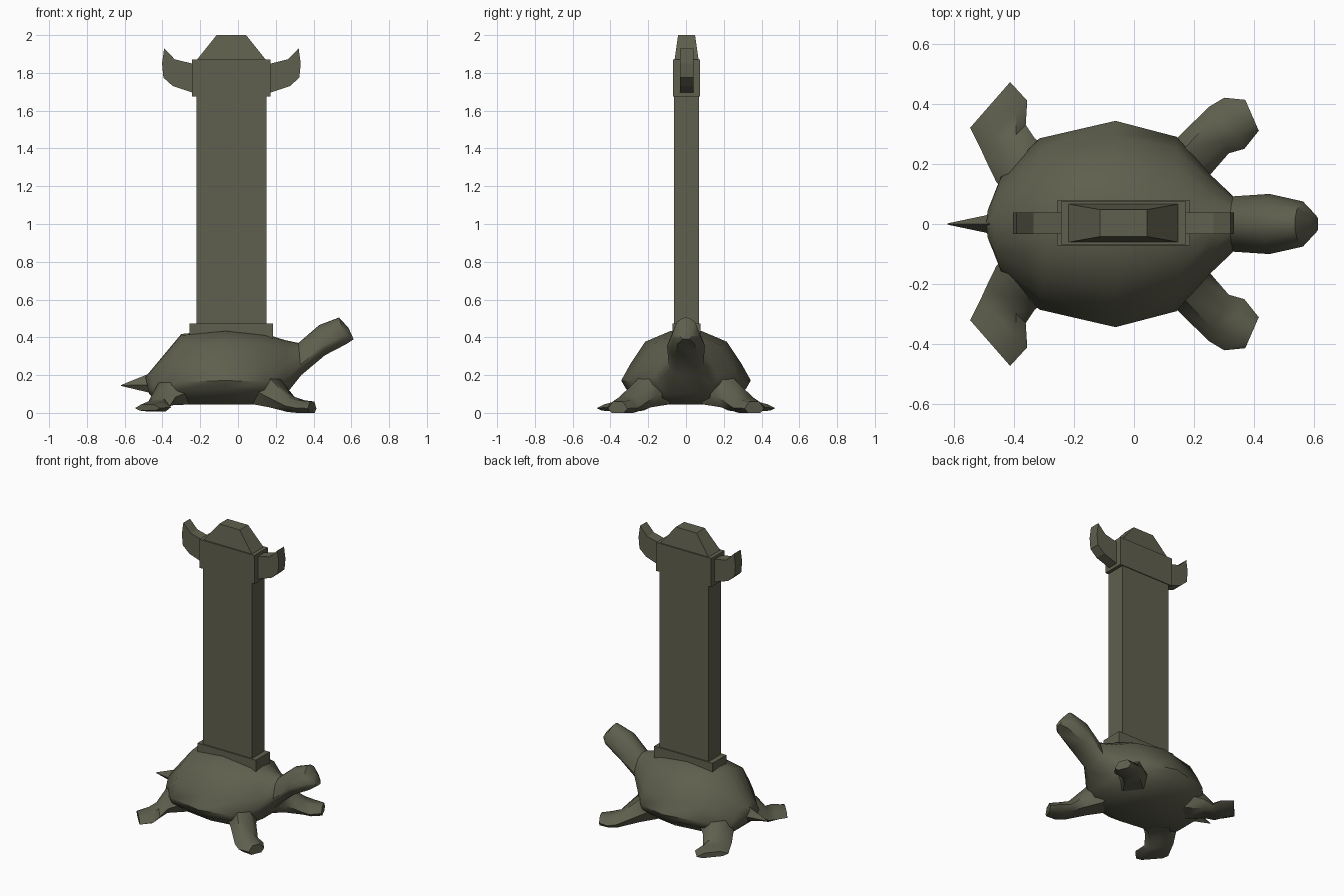
import bpy, bmesh, math
from mathutils import Vector

stone = bpy.data.materials.new("olive_stone")
stone.diffuse_color = (0.115, 0.115, 0.077, 1)

CX, CY = -0.035, 0.003  # centre of the slab


def finish(name, bm, smooth=None):
    bmesh.ops.recalc_face_normals(bm, faces=bm.faces[:])
    me = bpy.data.meshes.new(name)
    bm.to_mesh(me)
    bm.free()
    me.materials.append(stone)
    ob = bpy.data.objects.new(name, me)
    bpy.context.collection.objects.link(ob)
    if smooth:
        me.shade_smooth()
        me.set_sharp_from_angle(angle=math.radians(smooth))
    return ob


def loft(name, rings, smooth=None):
    """Skin closed rings of equal length and cap both ends."""
    bm = bmesh.new()
    vs = [[bm.verts.new(p) for p in r] for r in rings]
    n = len(vs[0])
    for a, b in zip(vs, vs[1:]):
        for i in range(n):
            j = (i + 1) % n
            bm.faces.new((a[i], a[j], b[j], b[i]))
    bm.faces.new(vs[0])
    bm.faces.new(vs[-1])
    return finish(name, bm, smooth)


def rect(hx, hy, z, cx=CX, cy=CY):
    return [(cx + sx * hx, cy + sy * hy, z)
            for sx, sy in ((-1, -1), (1, -1), (1, 1), (-1, 1))]


def box(name, hx, hy, z0, z1):
    loft(name, [rect(hx, hy, z0), rect(hx, hy, z1)])


# Slab, its foot block, cap and tapered crown
box("slab", 0.186, 0.067, 0.36, 1.70)
box("slab_foot", 0.221, 0.075, 0.395, 0.473)
box("slab_cap", 0.208, 0.072, 1.675, 1.87)
loft("slab_crown", [rect(0.186, 0.064, 1.865), rect(0.078, 0.045, 2.0)])

# Upturned horns on both sides of the cap
horn = [(0.19, 1.69), (0.31, 1.73), (0.36, 1.775), (0.367, 1.85),
        (0.356, 1.93), (0.30, 1.872), (0.19, 1.845)]
for side, s in (("left", -1), ("right", 1)):
    loft("horn_" + side, [[(CX + s * x, CY + y, z) for x, z in horn]
                          for y in (-0.036, 0.036)])

# Turtle shell, neck and head: one skin from rear to nose
# section: fraction of half width, fraction of the way from top to bottom
half = [(0.25, 0.02), (0.63, 0.16), (0.86, 0.46), (1.0, 0.68),
        (0.92, 0.80), (0.6, 1.0)]
section = [(0, 0)] + half + [(-y, t) for y, t in reversed(half)]
# top x, top z, bottom x, bottom z, half width
stations = [(-0.49, 0.19, -0.47, 0.10, 0.07), (-0.465, 0.22, -0.43, 0.06, 0.16),
            (-0.30, 0.418, -0.32, 0.045, 0.285), (-0.065, 0.44, -0.06, 0.045, 0.343),
            (0.145, 0.418, 0.14, 0.045, 0.29), (0.25, 0.385, 0.255, 0.10, 0.165),
            (0.32, 0.37, 0.335, 0.20, 0.092), (0.43, 0.465, 0.46, 0.305, 0.10),
            (0.535, 0.505, 0.575, 0.365, 0.075), (0.585, 0.45, 0.612, 0.39, 0.03)]
loft("turtle_body", [[(xt + (xb - xt) * t, w * y, zt + (zb - zt) * t)
                      for y, t in section] for xt, zt, xb, zb, w in stations], 45)

# Tail spike
loft("tail", [[(-0.44, 0.04, 0.15), (-0.44, 0, 0.22), (-0.44, -0.04, 0.15), (-0.44, 0, 0.10)],
              [(-0.62, 0.002, 0.145), (-0.62, 0, 0.147), (-0.62, -0.002, 0.145), (-0.62, 0, 0.143)]], 30)

# Legs: edge point A (x, y), edge point B (x, y), bottom z, top z
front = [((0.06, 0.22), (0.19, 0.06), 0.045, 0.27),
         ((0.145, 0.288), (0.25, 0.16), 0.03, 0.18),
         ((0.25, 0.39), (0.315, 0.235), 0.005, 0.085),
         ((0.30, 0.42), (0.367, 0.25), 0.0, 0.067),
         ((0.37, 0.413), (0.415, 0.31), 0.0, 0.06)]
rear = [((-0.22, 0.2), (-0.38, 0.05), 0.045, 0.25),
        ((-0.33, 0.285), (-0.458, 0.14), 0.04, 0.15),
        ((-0.36, 0.33), (-0.487, 0.20), 0.012, 0.075),
        ((-0.355, 0.41), (-0.51, 0.25), 0.008, 0.062),
        ((-0.412, 0.472), (-0.545, 0.32), 0.012, 0.045)]
leg_section = [(0, 0.4), (0.25, 1), (0.75, 1), (1, 0.4), (0.82, 0), (0.18, 0)]
for name, leg in (("front_leg", front), ("rear_leg", rear)):
    for side, s in (("left", 1), ("right", -1)):
        loft(name + "_" + side,
             [[(a[0] + (b[0] - a[0]) * u, s * (a[1] + (b[1] - a[1]) * u), z0 + (z1 - z0) * v)
               for u, v in leg_section] for a, b, z0, z1 in leg], 50)
